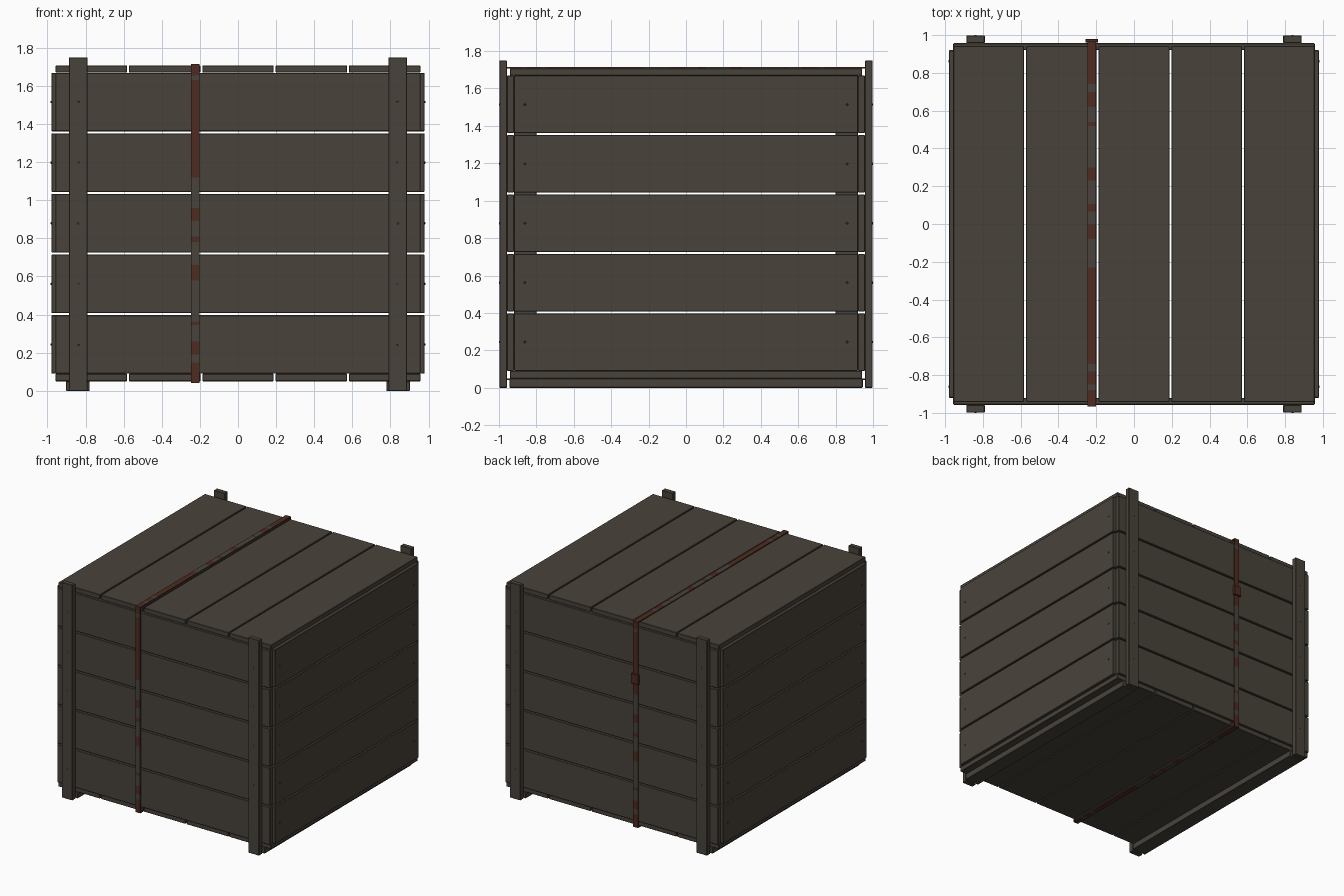
import bpy, bmesh, math
from mathutils import Matrix, Vector

if "Cube" in bpy.data.objects:
    bpy.data.objects.remove(bpy.data.objects["Cube"])


def material(name, rgb):
    m = bpy.data.materials.new(name)
    m.diffuse_color = (*rgb, 1)
    m.use_nodes = True
    m.node_tree.nodes["Principled BSDF"].inputs["Base Color"].default_value = m.diffuse_color
    return m


WOOD = material("weathered wood", (0.066, 0.056, 0.044))
RUST = material("rusty red metal", (0.078, 0.024, 0.015))
IRON = material("dark nail iron", (0.045, 0.037, 0.030))


def finish(bm, name, mats):
    bmesh.ops.recalc_face_normals(bm, faces=bm.faces)
    me = bpy.data.meshes.new(name)
    bm.to_mesh(me)
    bm.free()
    for m in mats:
        me.materials.append(m)
    ob = bpy.data.objects.new(name, me)
    bpy.context.collection.objects.link(ob)
    return ob


def box(name, x, y, z, mat=WOOD, bevel=0.003):
    """Box from (min, max) ranges, with a slight chamfer."""
    bm = bmesh.new()
    size = [r[1] - r[0] for r in (x, y, z)]
    mid = [(r[0] + r[1]) / 2 for r in (x, y, z)]
    bmesh.ops.create_cube(bm, size=1, matrix=Matrix.Translation(mid) @ Matrix.Diagonal((*size, 1)))
    if bevel:
        bmesh.ops.bevel(bm, geom=bm.edges[:], offset=bevel, segments=1, affect='EDGES')
    return finish(bm, name, [mat])


def span(s, a, b):
    """Range a..b mirrored to the side given by sign s."""
    return tuple(sorted((s * a, s * b)))


# lid and floor planks, running front to back
PITCH = 1.924 / 5
for i in range(5):
    x0 = -0.957 + i * PITCH
    x = (x0, x0 + PITCH - 0.010)
    box(f"lid_plank_{i + 1}", x, (-0.942, 0.942), (1.67, 1.708))
    box(f"floor_plank_{i + 1}", x, (-0.942, 0.942), (0.05, 0.09))

# wall planks, stacked with open gaps
STEP = 1.59 / 5
nails = bmesh.new()
for i in range(5):
    z0 = 0.09 + i * STEP
    z = (z0, z0 + STEP - 0.011)
    zc = sum(z) / 2
    for s, fb, lr in ((-1, "front", "left"), (1, "back", "right")):
        box(f"{fb}_plank_{i + 1}", (-0.957, 0.957), span(s, 0.92, 0.957), z)
        box(f"{lr}_plank_{i + 1}", span(s, 0.94, 0.979), (-0.92, 0.92), z)
        # nail heads on posts and side planks
        for t in (-1, 1):
            for pos, axis in (((t * 0.838, s * 0.997, zc), (0, s, 0)),
                              ((s * 0.980, t * 0.862, zc), (s, 0, 0))):
                rot = Vector((0, 0, 1)).rotation_difference(Vector(axis)).to_matrix().to_4x4()
                bmesh.ops.create_cone(nails, cap_ends=True, segments=8, radius1=0.007,
                                      radius2=0.005, depth=0.006,
                                      matrix=Matrix.Translation(pos) @ rot)
finish(nails, "nail_heads", [IRON])

# corner posts outside, cleats inside, skids below
for sx, lr in ((-1, "left"), (1, "right")):
    box(f"{lr}_skid", span(sx, 0.778, 0.902), (-0.945, 0.945), (0, 0.05))
    for sy, fb in ((-1, "front"), (1, "back")):
        box(f"{fb}_{lr}_post", span(sx, 0.79, 0.888), span(sy, 0.958, 0.998), (0, 1.75))
        box(f"{fb}_{lr}_inner_cleat", span(sx, 0.845, 0.885), span(sy, 0.80, 0.92), (0.09, 1.67))

# metal strap around the crate: rust patches as intervals along each side
RUST_Z = [(0.05, 0.15), (0.19, 0.26), (0.345, 0.365), (0.58, 0.66),
          (0.78, 0.81), (0.89, 0.96), (1.12, 1.63), (1.655, 1.711)]
RUST_Y = [(-0.963, -0.88), (-0.85, -0.78), (-0.74, -0.23), (-0.08, 0.0),
          (0.065, 0.105), (0.23, 0.30), (0.52, 0.54), (0.62, 0.70), (0.74, 0.963)]
Y, ZB, ZT = 0.963, 0.046, 1.712


def stops(lo, hi, patches):
    return sorted({lo, hi, *(v for p in patches for v in p if lo + 0.005 < v < hi - 0.005)})


up, across = stops(ZB, ZT, RUST_Z), stops(-Y, Y, RUST_Y)
path = ([(-Y, z) for z in up[:-1]] + [(y, ZT) for y in across[:-1]]
        + [(Y, z) for z in up[:0:-1]] + [(y, ZB) for y in across[:0:-1]])
bm = bmesh.new()
rows = [[bm.verts.new((x, y, z)) for x in (-0.246, -0.202)] for y, z in path]
for a, b in zip(rows, rows[1:] + rows[:1]):
    f = bm.faces.new((a[0], a[1], b[1], b[0]))
    c = f.calc_center_median()
    vertical = abs(a[0].co.y - b[0].co.y) < 1e-6
    v, patches = (c.z, RUST_Z) if vertical else (c.y, RUST_Y)
    f.material_index = int(any(p[0] <= v <= p[1] for p in patches))
strap = finish(bm, "metal_strap", [WOOD, RUST])
thick = strap.modifiers.new("thickness", 'SOLIDIFY')
thick.thickness = 0.008
thick.offset = 0
thick.use_even_offset = True

# strap buckle on the back
box("strap_buckle", (-0.258, -0.190), (0.960, 0.980), (1.21, 1.29), RUST, 0.003)
